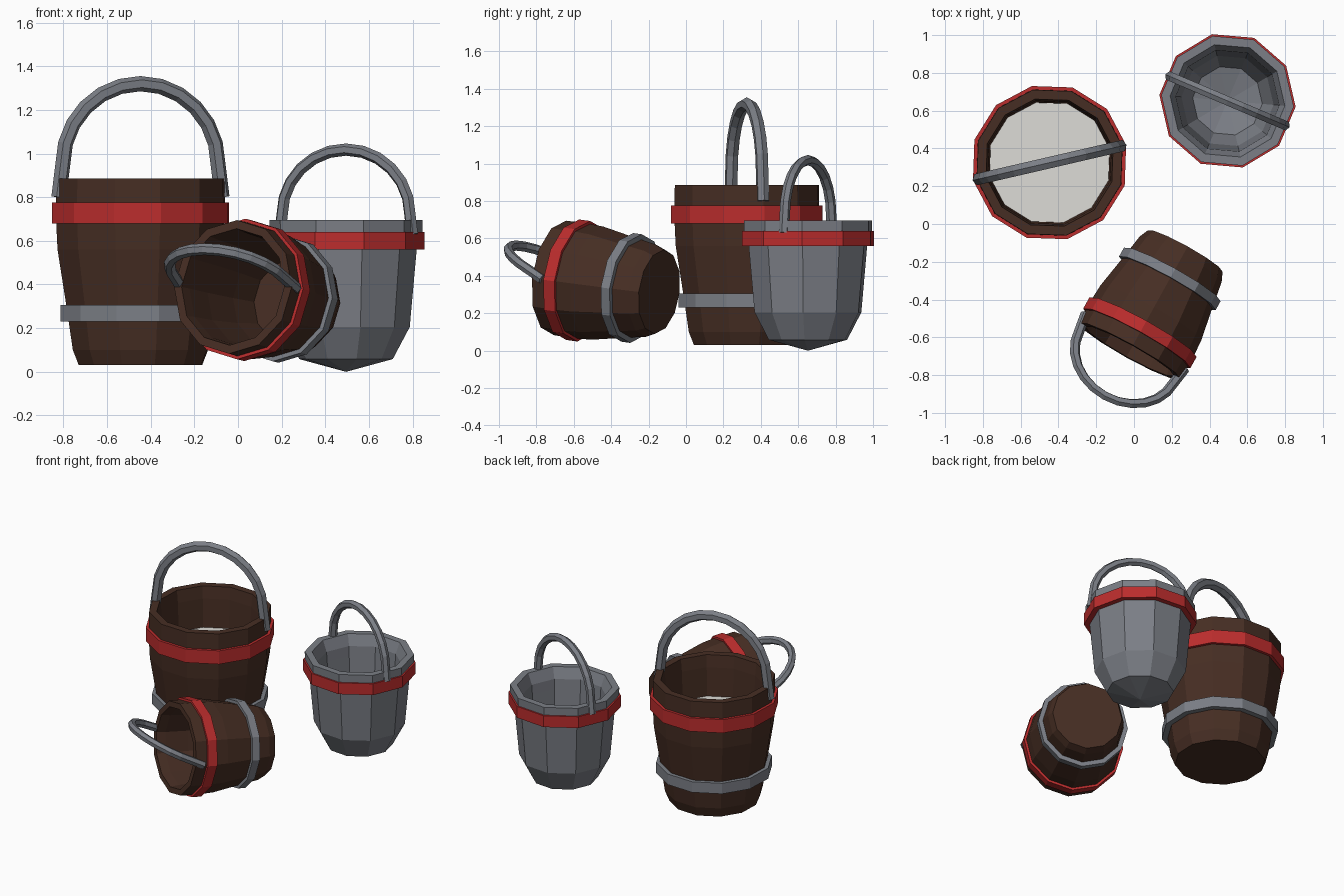
import bpy, bmesh, math
from mathutils import Matrix, Vector

if "Cube" in bpy.data.objects:
    bpy.data.objects.remove(bpy.data.objects["Cube"])


def material(name, color):
    m = bpy.data.materials.new(name)
    m.diffuse_color = (*color, 1)
    m.use_nodes = True
    m.node_tree.nodes["Principled BSDF"].inputs["Base Color"].default_value = m.diffuse_color
    return m


WOOD = material("dark_wood", (0.062, 0.027, 0.017))
RED = material("red_paint", (0.50, 0.026, 0.026))
METAL = material("grey_metal", (0.20, 0.212, 0.24))
MILK = material("milk", (0.73, 0.716, 0.68))


def finish(name, bm, mat, matrix):
    bmesh.ops.remove_doubles(bm, verts=bm.verts, dist=1e-5)
    bmesh.ops.recalc_face_normals(bm, faces=bm.faces)
    bm.transform(matrix)
    me = bpy.data.meshes.new(name)
    bm.to_mesh(me)
    bm.free()
    me.materials.append(mat)
    ob = bpy.data.objects.new(name, me)
    bpy.context.collection.objects.link(ob)


def skin(bm, rings, wrap=False):
    """Join neighbouring rings of vertices with quads."""
    n = len(rings[0])
    pairs = list(zip(rings, rings[1:]))
    if wrap:
        pairs.append((rings[-1], rings[0]))
    for a, b in pairs:
        for i in range(n):
            j = (i + 1) % n
            bm.faces.new((a[i], a[j], b[j], b[i]))


def lathe(name, profile, sides, phase, mat, matrix, wrap=False):
    """Turn a (radius, height) profile around z with few sides."""
    bm = bmesh.new()
    rings = []
    for r, z in profile:
        rings.append([bm.verts.new((r * math.cos(phase + math.tau * i / sides),
                                    r * math.sin(phase + math.tau * i / sides), z))
                      for i in range(sides)])
    skin(bm, rings, wrap)
    if not wrap:
        bm.faces.new(rings[0])
        bm.faces.new(rings[-1])
    finish(name, bm, mat, matrix)


def band(name, r_in, r_out, z0, z1, sides, phase, mat, matrix):
    lathe(name, [(r_in, z0), (r_out, z0), (r_out, z1), (r_in, z1)],
          sides, phase, mat, matrix, True)


def handle(name, foot, z_foot, half, z_mid, rise, radius, matrix, swing=0.0):
    """Hexagonal tube bent into an arch, swung about its feet."""
    path = [(foot, z_foot)]
    for i in range(13):
        t = math.pi * i / 12
        path.append((half * math.cos(t), z_mid + rise * math.sin(t)))
    path.append((-foot, z_foot))
    pts = [Vector((u, 0, z)) for u, z in path]
    bm = bmesh.new()
    rings = []
    for i, p in enumerate(pts):
        tan = (pts[min(i + 1, len(pts) - 1)] - pts[max(i - 1, 0)]).normalized()
        side = Vector((0, 1, 0))
        out = tan.cross(side)
        rings.append([bm.verts.new(p + radius * (out * math.cos(k * math.pi / 3)
                                                 + side * math.sin(k * math.pi / 3)))
                      for k in range(6)])
    skin(bm, rings)
    bm.faces.new(rings[0])
    bm.faces.new(rings[-1])
    pivot = Matrix.Translation((0, 0, z_foot))
    rot = pivot @ Matrix.Rotation(-swing, 4, 'X') @ pivot.inverted()
    finish(name, bm, METAL, matrix @ rot)


def wooden_bucket(prefix, matrix, swing=0.0):
    # hollow staved body: outside going up, inside going down
    lathe(prefix + "_body",
          [(0.29, 0.03), (0.318, 0.10), (0.348, 0.30), (0.39, 0.56), (0.398, 0.72),
           (0.395, 0.885), (0.345, 0.885), (0.335, 0.80), (0.325, 0.58),
           (0.295, 0.30), (0.255, 0.10)],
          12, 0, WOOD, matrix)
    band(prefix + "_red_band", 0.37, 0.416, 0.68, 0.775, 12, 0, RED, matrix)
    band(prefix + "_grey_band", 0.33, 0.375, 0.23, 0.305, 12, 0, METAL, matrix)
    handle(prefix + "_handle", 0.384, 0.80, 0.365, 0.95, 0.37, 0.035, matrix, swing)


# Upright wooden bucket filled with milk
upright = Matrix.Translation((-0.447, 0.325, 0)) @ Matrix.Rotation(math.radians(13), 4, 'Z')
wooden_bucket("upright_bucket", upright)
lathe("milk_surface", [(0.326, 0.592), (0.328, 0.60)], 12, 0, MILK, upright)

# Wooden bucket lying on its side, mouth to the front left
tilt = math.radians(7)
axis = Vector((-0.485 * math.cos(tilt), -0.874 * math.cos(tilt), math.sin(tilt))).normalized()
across = Vector((0.874, -0.485, 0)).normalized()
up = axis.cross(across)
turn = Matrix((across, up, axis)).transposed().to_4x4()
lying = (Matrix.Translation(Vector((0.031, -0.576, 0.375)) - axis * 0.7275 * 0.715)
         @ turn @ Matrix.Diagonal((0.78, 0.78, 0.715, 1)))
wooden_bucket("lying_bucket", lying, math.radians(20))

# Metal bucket with a pointed base
pail = Matrix.Translation((0.495, 0.652, 0)) @ Matrix.Rotation(math.radians(-23), 4, 'Z')
half_step = math.radians(18)
lathe("metal_bucket_body",
      [(0.001, 0.0), (0.215, 0.058), (0.293, 0.205), (0.325, 0.56), (0.35, 0.60),
       (0.352, 0.695), (0.305, 0.695), (0.275, 0.62), (0.27, 0.55), (0.245, 0.22),
       (0.185, 0.09), (0.001, 0.045)],
      10, half_step, METAL, pail)
band("metal_bucket_red_band", 0.31, 0.362, 0.56, 0.64, 10, half_step, RED, pail)
handle("metal_bucket_handle", 0.33, 0.63, 0.318, 0.72, 0.298, 0.028, pail)
